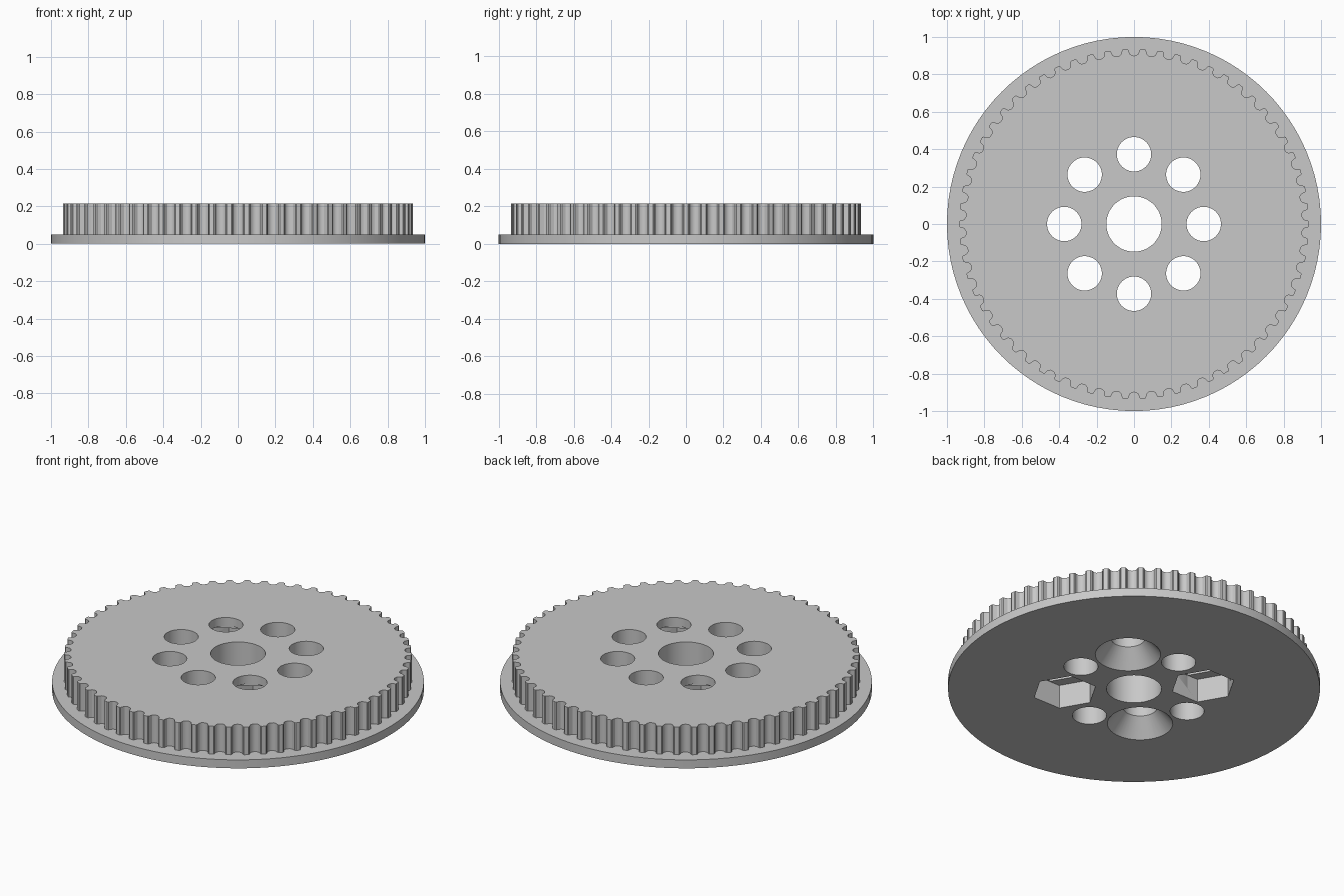
import bpy
import bmesh
from math import cos, sin, pi, radians
from mathutils import Vector, Matrix

if "Cube" in bpy.data.objects:
    bpy.data.objects.remove(bpy.data.objects["Cube"], do_unlink=True)

TEETH = 62
FLANGE_H, TOP = 0.05, 0.215
HOLE_R, BORE_R, RING_R = 0.092, 0.148, 0.373
NUT_R, NUT_H, STEP = 0.175, 0.14, 0.012

grey = bpy.data.materials.new("light_grey_plastic")
grey.use_nodes = True
colour = (0.58, 0.58, 0.58, 1)
grey.diffuse_color = colour
grey.node_tree.nodes["Principled BSDF"].inputs["Base Color"].default_value = colour


def prism(name, points, z0, z1):
    """Extrude a closed outline from z0 to z1."""
    bm = bmesh.new()
    face = bm.faces.new([bm.verts.new((x, y, z0)) for x, y in points])
    top = bmesh.ops.extrude_face_region(bm, geom=[face])["geom"]
    bmesh.ops.translate(bm, vec=(0, 0, z1 - z0),
                        verts=[g for g in top if isinstance(g, bmesh.types.BMVert)])
    bmesh.ops.recalc_face_normals(bm, faces=bm.faces)
    return finish(name, bm)


def cone(name, centre, r0, r1, z0, z1, sides=48):
    """Cylinder or cone between two heights."""
    bm = bmesh.new()
    place = Matrix.Translation((centre[0], centre[1], (z0 + z1) / 2))
    bmesh.ops.create_cone(bm, cap_ends=True, segments=sides, radius1=r0,
                          radius2=r1, depth=z1 - z0, matrix=place)
    return finish(name, bm)


def finish(name, bm):
    mesh = bpy.data.meshes.new(name)
    bm.to_mesh(mesh)
    bm.free()
    mesh.materials.append(grey)
    obj = bpy.data.objects.new(name, mesh)
    bpy.context.collection.objects.link(obj)
    return obj


def combine(target, tool, operation):
    """Apply a boolean and discard the tool."""
    mod = target.modifiers.new("combine", "BOOLEAN")
    mod.operation, mod.solver, mod.object = operation, "EXACT", tool
    bpy.context.view_layer.objects.active = target
    bpy.ops.object.modifier_apply(modifier=mod.name)
    bpy.data.objects.remove(tool, do_unlink=True)


def box_outline(centre, half_len, half_wid, angle):
    turn = Matrix.Rotation(angle, 2)
    corners = ((-1, -1), (1, -1), (1, 1), (-1, 1))
    return [Vector(centre) + turn @ Vector((a * half_len, b * half_wid)) for a, b in corners]


# Toothed rim: one rounded belt groove repeated around the wheel
half = [(0.036, 0.935), (0.030, 0.931), (0.027, 0.922), (0.022, 0.909), (0.012, 0.901)]
groove = half + [(0, 0.899)] + [(-t, r) for t, r in reversed(half)]
outline = []
for i in range(TEETH):
    a = pi / 2 + i * 2 * pi / TEETH
    outline += [(r * cos(a - t / r), r * sin(a - t / r)) for t, r in groove]
pulley = prism("timing_pulley", outline, 0.02, TOP)

# Flange under the teeth
combine(pulley, cone("flange", (0, 0), 1, 1, 0, FLANGE_H, 96), "UNION")

# Central bore
combine(pulley, cone("bore_cutter", (0, 0), BORE_R, BORE_R, -0.1, 0.4, 64), "DIFFERENCE")

# Ring of eight bolt holes
for i in range(8):
    a = i * pi / 4
    c = (RING_R * cos(a), RING_R * sin(a))
    combine(pulley, cone("hole_cutter", c, HOLE_R, HOLE_R, -0.1, 0.4), "DIFFERENCE")
    if i in (1, 5):
        # Countersinks, extended below the base for a clean cut
        combine(pulley, cone("countersink_cutter", c, 0.193, HOLE_R, -0.02, 0.1), "DIFFERENCE")
    if i in (3, 7):
        # Nut pockets with a bridging slot and square above
        hexagon = [(c[0] + NUT_R * cos(k * pi / 3), c[1] + NUT_R * sin(k * pi / 3))
                   for k in range(6)]
        slot = box_outline(c, 0.122, HOLE_R, radians(120))
        square = box_outline(c, HOLE_R, HOLE_R, radians(120))
        combine(pulley, prism("nut_cutter", hexagon, -0.1, NUT_H), "DIFFERENCE")
        combine(pulley, prism("slot_cutter", slot, 0.06, NUT_H + STEP), "DIFFERENCE")
        combine(pulley, prism("square_cutter", square, 0.06, NUT_H + 2 * STEP), "DIFFERENCE")

bpy.ops.object.select_all(action="DESELECT")
pulley.select_set(True)
bpy.context.view_layer.objects.active = pulley
bpy.ops.object.shade_smooth_by_angle(angle=radians(30))
